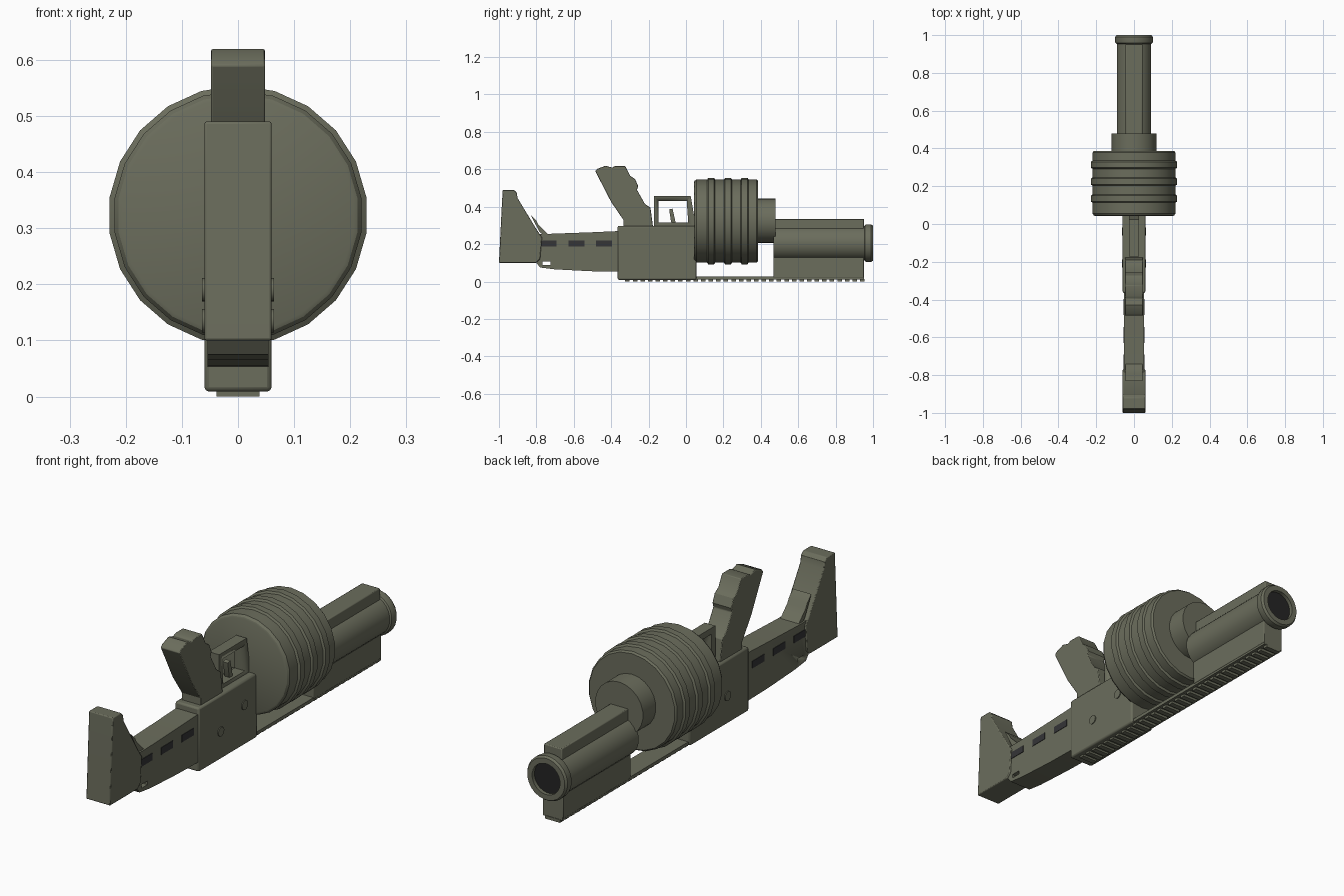
import bpy, bmesh, math
from mathutils import Vector

if "Cube" in bpy.data.objects:
    bpy.data.objects.remove(bpy.data.objects["Cube"])


def material(name, rgb):
    m = bpy.data.materials.new(name)
    m.diffuse_color = (*rgb, 1)
    m.use_nodes = True
    m.node_tree.nodes["Principled BSDF"].inputs["Base Color"].default_value = m.diffuse_color
    return m


OLIVE = material("olive_grey", (0.147, 0.153, 0.108))
DARK = material("dark_vent", (0.035, 0.035, 0.037))
BLACK = material("bore_black", (0.018, 0.018, 0.018))


def finish(name, bm, mat, bevel=0.0):
    bmesh.ops.recalc_face_normals(bm, faces=bm.faces)
    mesh = bpy.data.meshes.new(name)
    bm.to_mesh(mesh)
    bm.free()
    ob = bpy.data.objects.new(name, mesh)
    bpy.context.collection.objects.link(ob)
    mesh.materials.append(mat)
    if bevel:
        mod = ob.modifiers.new("bevel", 'BEVEL')
        mod.width = bevel
        mod.segments = 2
        mod.limit_method = 'ANGLE'
        mod.angle_limit = math.radians(40)
    bpy.ops.object.select_all(action='DESELECT')
    ob.select_set(True)
    bpy.context.view_layer.objects.active = ob
    bpy.ops.object.shade_smooth_by_angle(angle=math.radians(30))
    return ob


def prism(name, pts, half, mat=OLIVE, bevel=0.0, x=0.0):
    """Side profile of (y, z) points, extruded across x."""
    bm = bmesh.new()
    f = bm.faces.new([bm.verts.new((x - half, y, z)) for y, z in pts])
    new = bmesh.ops.extrude_face_region(bm, geom=[f])['geom']
    bmesh.ops.translate(bm, vec=(2 * half, 0, 0),
                        verts=[v for v in new if isinstance(v, bmesh.types.BMVert)])
    return finish(name, bm, mat, bevel)


def box(name, y0, y1, z0, z1, half, mat=OLIVE, bevel=0.0, x=0.0):
    return prism(name, [(y0, z0), (y1, z0), (y1, z1), (y0, z1)], half, mat, bevel, x)


def lathe(name, profile, zc, n, mat=OLIVE):
    """Profile of (radius, y) points spun about the y axis at height zc."""
    bm = bmesh.new()
    rings = []
    for r, y in profile:
        rings.append([bm.verts.new((r * math.cos((i + .5) * math.tau / n), y,
                                    zc + r * math.sin((i + .5) * math.tau / n)))
                      for i in range(n)])
    for a, b in zip(rings, rings[1:]):
        for i in range(n):
            j = (i + 1) % n
            bm.faces.new((a[i], a[j], b[j], b[i]))
    bm.faces.new(rings[0])
    bm.faces.new(rings[-1])
    return finish(name, bm, mat)


def cut(ob, cutter):
    mod = ob.modifiers.new("cut", 'BOOLEAN')
    mod.object = cutter
    mod.operation = 'DIFFERENCE'
    mod.solver = 'EXACT'
    cutter.hide_render = True
    bpy.context.view_layer.objects.active = ob
    bpy.ops.object.modifier_apply(modifier=mod.name)
    bpy.data.objects.remove(cutter)


# Shoulder stock: butt, arm with a sling slot, and cheek plate
prism("stock_butt", [(-1, .10), (-.80, .10), (-.78, .12), (-.77, .235), (-.80, .28),
                     (-.90, .445), (-.905, .475), (-.92, .49), (-.98, .49), (-.985, .40)],
      .06, bevel=.004)
arm = prism("stock_arm", [(-.80, .10), (-.78, .075), (-.70, .065), (-.51, .055), (-.35, .052),
                          (-.35, .27), (-.51, .263), (-.73, .255), (-.80, .255)], .054)
cut(arm, box("slot_cutter", -.768, -.724, .089, .106, .2))
prism("cheek_plate", [(-.83, .355), (-.785, .268), (-.765, .25), (-.735, .25), (-.765, .28),
                      (-.79, .305), (-.80, .325)], .046)

# Vent windows on both sides of the stock arm
for side in (-1, 1):
    for i in range(3):
        y = -.777 + i * .148 - (i == 2) * .0
        box("stock_vent", y, y + .085, .188, .22, .004, DARK, x=side * .0525)

# Receiver and its cross pins
box("receiver", -.365, .055, .009, .298, .06, bevel=.008)
for y, z in ((-.21, .135), (-.04, .19)):
    prism("cross_pin", [(y + .021 * math.cos(k * math.tau / 16), z + .021 * math.sin(k * math.tau / 16))
                        for k in range(16)], .064)

# Pistol grip with finger steps
prism("grip", [(-.335, .28), (-.335, .33), (-.40, .425), (-.485, .59), (-.475, .602), (-.43, .619),
               (-.395, .609), (-.38, .617), (-.325, .617), (-.298, .565), (-.272, .548),
               (-.256, .51), (-.262, .49), (-.22, .415), (-.19, .395), (-.18, .32), (-.175, .28)],
      .048, bevel=.003)

# Trigger guard frame and trigger
guard = prism("trigger_guard", [(-.172, .29), (.05, .29), (.045, .34), (.025, .458), (-.172, .458)], .026)
cut(guard, prism("guard_cutter", [(-.146, .315), (.012, .315), (.004, .43), (-.146, .43)], .2))
prism("trigger", [(-.068, .30), (-.056, .318), (-.072, .39), (-.09, .385), (-.08, .32)], .012)

# Drum with three raised ribs
drum = [(.208, .042), (.215, .045), (.222, .055)]
for y in (.113, .203, .292):
    drum += [(.222, y), (.231, y + .006), (.231, y + .037), (.222, y + .043)]
drum += [(.222, .378), (.215, .386)]
lathe("drum", drum, .323, 22)
lathe("drum_neck", [(.12, .38), (.12, .478)], .325, 22)

# Barrel, muzzle ring and recessed bore
lathe("barrel", [(.092, .468), (.092, .97)], .205, 24)
lathe("muzzle_ring", [(.09, .952), (.099, .958), (.101, .965), (.101, .99), (.094, 1.0),
                      (.070, 1.0), (.070, .98)], .205, 24)
lathe("bore", [(.070, .978), (.070, .983)], .205, 24, BLACK)

# Spine above the barrel and block below it
box("barrel_spine", .468, .952, .22, .335, .045, bevel=.004)
box("barrel_block", .468, .952, .02, .16, .052, bevel=.004)

# Accessory rail with repeated teeth
box("rail_base", .04, .952, .011, .026, .05)
for i in range(32):
    y = -.325 + i * .0405
    box("rail_tooth", y, y + .024, 0, .014, .038)
